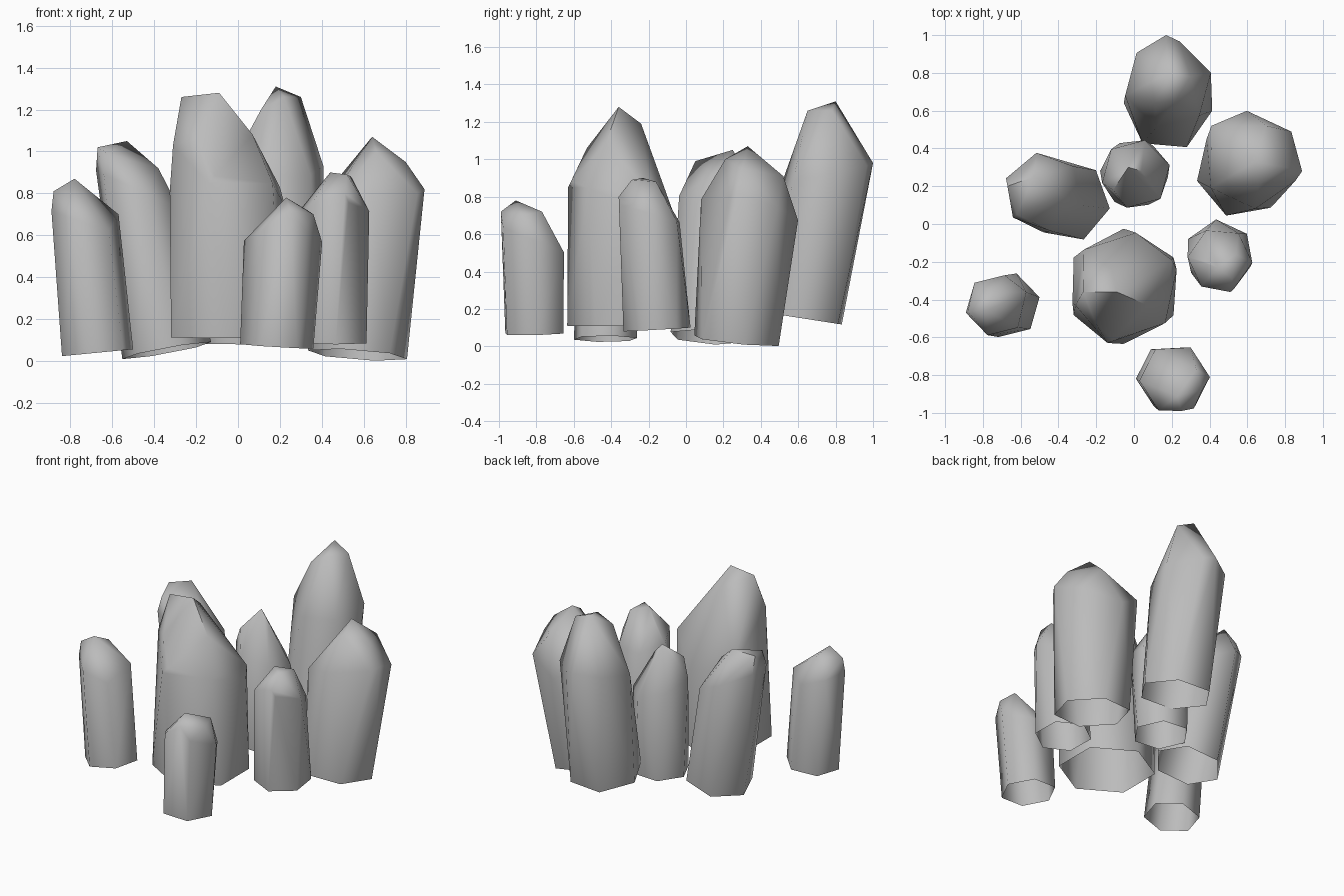
import bpy
import bmesh
from math import cos, sin, tau, radians
from mathutils import Vector

default_cube = bpy.data.objects.get("Cube")
if default_cube:
    bpy.data.objects.remove(default_cube, do_unlink=True)

# One plain stone colour
stone = bpy.data.materials.new("grey_stone")
stone.use_nodes = True
stone.diffuse_color = (.5, .5, .5, 1)
stone.node_tree.nodes["Principled BSDF"].inputs["Base Color"].default_value = stone.diffuse_color

SIDES = 6


def sloped_ring(centre, radius, slope, turn):
    """Regular ring of points lying on a tilted plane through the centre."""
    points = []
    for side in range(SIDES):
        angle = tau * side / SIDES + radians(turn)
        dx, dy = radius * cos(angle), radius * sin(angle)
        points.append(centre + Vector((dx, dy, dx * slope[0] + dy * slope[1])))
    return points


def crystal(name, base, base_radius, base_turn,
            shoulder, shoulder_radius, shoulder_turn, slope, tips):
    """Leaning hexagonal column with slanted shoulders, a broken tip and an open foot."""
    base, shoulder = Vector(base), Vector(shoulder)
    lean = shoulder - base
    foot_slope = (-lean.x / lean.z, -lean.y / lean.z)  # foot is square to the axis

    bm = bmesh.new()
    foot = [bm.verts.new(p) for p in sloped_ring(base, base_radius, foot_slope, base_turn)]
    for point in sloped_ring(shoulder, shoulder_radius, slope, shoulder_turn) + list(tips):
        bm.verts.new(point)
    bmesh.ops.convex_hull(bm, input=bm.verts[:])

    # Open the foot, then drop points left inside the hull
    under = [f for f in bm.faces if all(v in foot for v in f.verts)]
    bmesh.ops.delete(bm, geom=under, context="FACES")
    loose = [v for v in bm.verts if not v.link_faces]
    bmesh.ops.delete(bm, geom=loose, context="VERTS")
    bmesh.ops.recalc_face_normals(bm, faces=bm.faces[:])

    mesh = bpy.data.meshes.new(name)
    bm.to_mesh(mesh)
    bm.free()
    mesh.materials.append(stone)
    obj = bpy.data.objects.new(name, mesh)
    bpy.context.collection.objects.link(obj)
    bpy.ops.object.select_all(action="DESELECT")
    obj.select_set(True)
    bpy.context.view_layer.objects.active = obj
    bpy.ops.object.shade_smooth_by_angle(angle=radians(65))


# Large columns
crystal("centre_crystal",
        base=(-.055, -.33, .11), base_radius=.305, base_turn=30,
        shoulder=(-.05, -.33, .77), shoulder_radius=.29, shoulder_turn=18, slope=(0, -.4),
        tips=[(-.31, -.43, 1.03), (.07, -.43, 1.08), (-.2, -.53, 1.06), (.2, -.19, .83),
              (-.27, -.36, 1.26), (-.09, -.36, 1.28), (-.12, -.24, 1.19), (-.14, -.63, .85)])
crystal("back_crystal",
        base=(.18, .62, .15), base_radius=.235, base_turn=-5,
        shoulder=(.18, .74, .92), shoulder_radius=.235, shoulder_turn=15, slope=(0, .2),
        tips=[(.18, .8, 1.31), (.3, .78, 1.26), (.11, .64, 1.2),
              (.17, 1, .98), (.22, .65, 1.26)])
crystal("left_crystal",
        base=(.57, .27, .03), base_radius=.24, base_turn=10,
        shoulder=(.62, .34, .73), shoulder_radius=.26, shoulder_turn=35, slope=(.2, -.2),
        tips=[(.64, .33, 1.07), (.8, .3, .95), (.7, .52, .91), (.66, .21, 1),
              (.89, .28, .82), (.41, .52, .79)])
crystal("right_crystal",
        base=(-.34, .12, .05), base_radius=.215, base_turn=-10,
        shoulder=(-.48, .17, .82), shoulder_radius=.21, shoulder_turn=-20, slope=(-.45, 0),
        tips=[(-.67, .2, 1.02), (-.53, .25, 1.05), (-.62, .05, .99), (-.38, .15, .92)])

# Small columns
crystal("front_small_crystal",
        base=(.185, -.81, .07), base_radius=.175, base_turn=3,
        shoulder=(.215, -.82, .57), shoulder_radius=.187, shoulder_turn=3, slope=(0, -.4),
        tips=[(.23, -.91, .78), (.36, -.88, .7), (.33, -.77, .72), (.25, -.99, .72)])
crystal("right_small_crystal",
        base=(-.67, -.43, .04), base_radius=.175, base_turn=14,
        shoulder=(-.73, -.43, .66), shoulder_radius=.165, shoulder_turn=14, slope=(-.35, 0),
        tips=[(-.78, -.46, .87), (-.88, -.46, .81), (-.74, -.36, .82),
              (-.66, -.45, .74), (-.57, -.36, .7)])
crystal("left_small_crystal",
        base=(.45, -.155, .09), base_radius=.18, base_turn=35,
        shoulder=(.455, -.19, .71), shoulder_radius=.172, shoulder_turn=-5, slope=(0, -.3),
        tips=[(.44, -.23, .9), (.52, -.29, .89), (.54, -.16, .88), (.38, -.2, .82),
              (.51, -.36, .8)])
crystal("middle_small_crystal",
        base=(0, .265, .08), base_radius=.18, base_turn=-5,
        shoulder=(.01, .265, .68), shoulder_radius=.185, shoulder_turn=15, slope=(-.25, -.2),
        tips=[(-.03, .3, .97), (-.11, .18, .86), (.04, .28, .9)])
